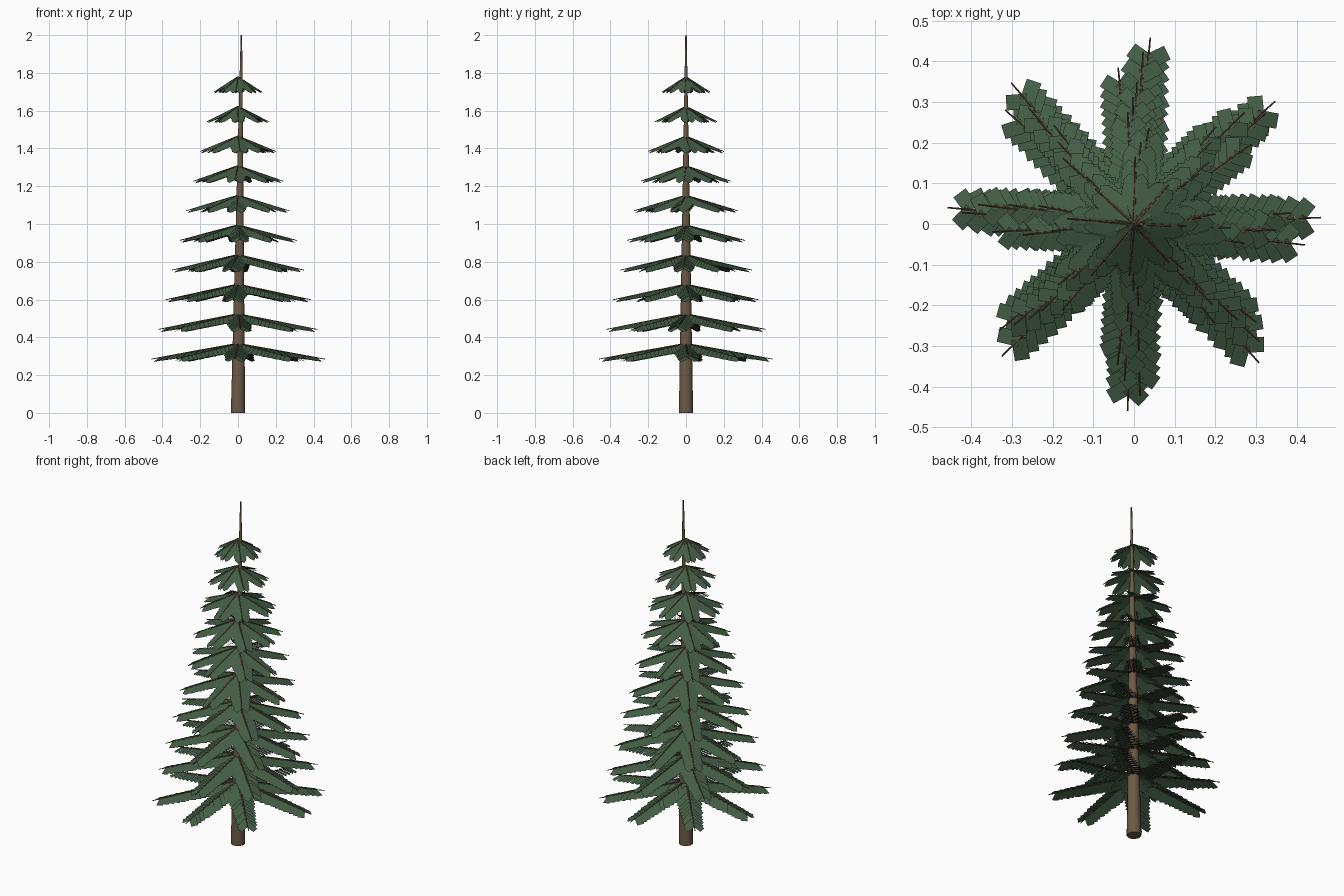
import bpy, bmesh, math, random
from mathutils import Vector

if "Cube" in bpy.data.objects:
    bpy.data.objects.remove(bpy.data.objects["Cube"])

random.seed(4)
TIERS, ARMS, STATIONS = 10, 8, 13


def material(name, rgb):
    m = bpy.data.materials.new(name)
    m.diffuse_color = (*rgb, 1)
    m.use_nodes = True
    m.node_tree.nodes["Principled BSDF"].inputs["Base Color"].default_value = m.diffuse_color
    return m


bark = material("bark brown", (0.15, 0.105, 0.06))
twig = material("twig brown", (0.10, 0.05, 0.032))
needle = material("needle green", (0.056, 0.11, 0.06))


def finish(bm, name, mat):
    me = bpy.data.meshes.new(name)
    bm.to_mesh(me)
    bm.free()
    me.materials.append(mat)
    ob = bpy.data.objects.new(name, me)
    bpy.context.collection.objects.link(ob)
    return ob


def tube(bm, points, radii, sides):
    """Tapered tube along a path, capped at both ends."""
    axis = (points[-1] - points[0]).normalized()
    u = axis.orthogonal().normalized()
    v = axis.cross(u)
    rings = []
    for p, r in zip(points, radii):
        rings.append([bm.verts.new(p + r * (math.cos(t) * u + math.sin(t) * v))
                      for t in (2 * math.pi * k / sides for k in range(sides))])
    faces = []
    for a, b in zip(rings, rings[1:]):
        for k in range(sides):
            j = (k + 1) % sides
            faces.append(bm.faces.new((a[k], a[j], b[j], b[k])))
    for f in faces:
        f.smooth = sides > 6
    bm.faces.new(rings[0][::-1])
    bm.faces.new(rings[-1])


# Trunk: slender taper, leaning slightly toward +x at the top
bm = bmesh.new()
steps = [k / 8 for k in range(9)]
tube(bm, [Vector((0.018 * t, 0, 2 * t)) for t in steps],
     [0.039 - 0.035 * t for t in steps], 12)
finish(bm, "trunk", bark)

# Whorls of drooping branches, each with pairs of needle cards
lowest = [2, 41, 85, 131, 175, 225, 268, 312]
branches, needles = bmesh.new(), bmesh.new()
up = Vector((0, 0, 1))
for i in range(TIERS):
    f = i / (TIERS - 1)
    length = 0.46 - 0.332 * f
    z0 = 0.365 + 0.157 * i
    size = 1 - 0.3 * f
    for a in range(ARMS):
        deg = lowest[a] if i == 0 else 45 * a - 2 + random.uniform(-9, 9)
        if i == 1 and a == 0:
            deg = -7
        ang = math.radians(deg)
        out = Vector((math.cos(ang), math.sin(ang), 0))
        side = up.cross(out)

        def at(t):
            return out * (length * t) + up * (z0 - 0.08 * t)

        tube(branches, [at(0), at(0.5), at(1)], [0.006 * size, 0.005 * size, 0.002], 5)
        along = (at(1) - at(0)).normalized()
        for k in range(STATIONS):
            t = 0.08 + (0.79 - 0.08 * f) * k / (STATIONS - 1)
            for s in (-1, 1):
                splay = math.radians(54 + random.uniform(-6, 6))
                d = along * math.cos(splay) + side * (s * math.sin(splay))
                d = (d - up * 0.36).normalized()
                w = (along * math.sin(splay) - side * (s * math.cos(splay))).normalized()
                root = at(t) + up * 0.002
                # cards are longer toward the trunk
                long, half = (0.092 - 0.04 * t) * size, 0.019 * size
                if i > 7:
                    long *= 0.8
                quad = [root - w * half, root + w * half,
                        root + w * half + d * long, root - w * half + d * long]
                if s > 0:
                    quad.reverse()
                face = needles.faces.new([needles.verts.new(p) for p in quad])
                face.normal_update()
                if face.normal.z < 0:
                    face.normal_flip()
finish(branches, "branches", twig)
finish(needles, "needles", needle)
